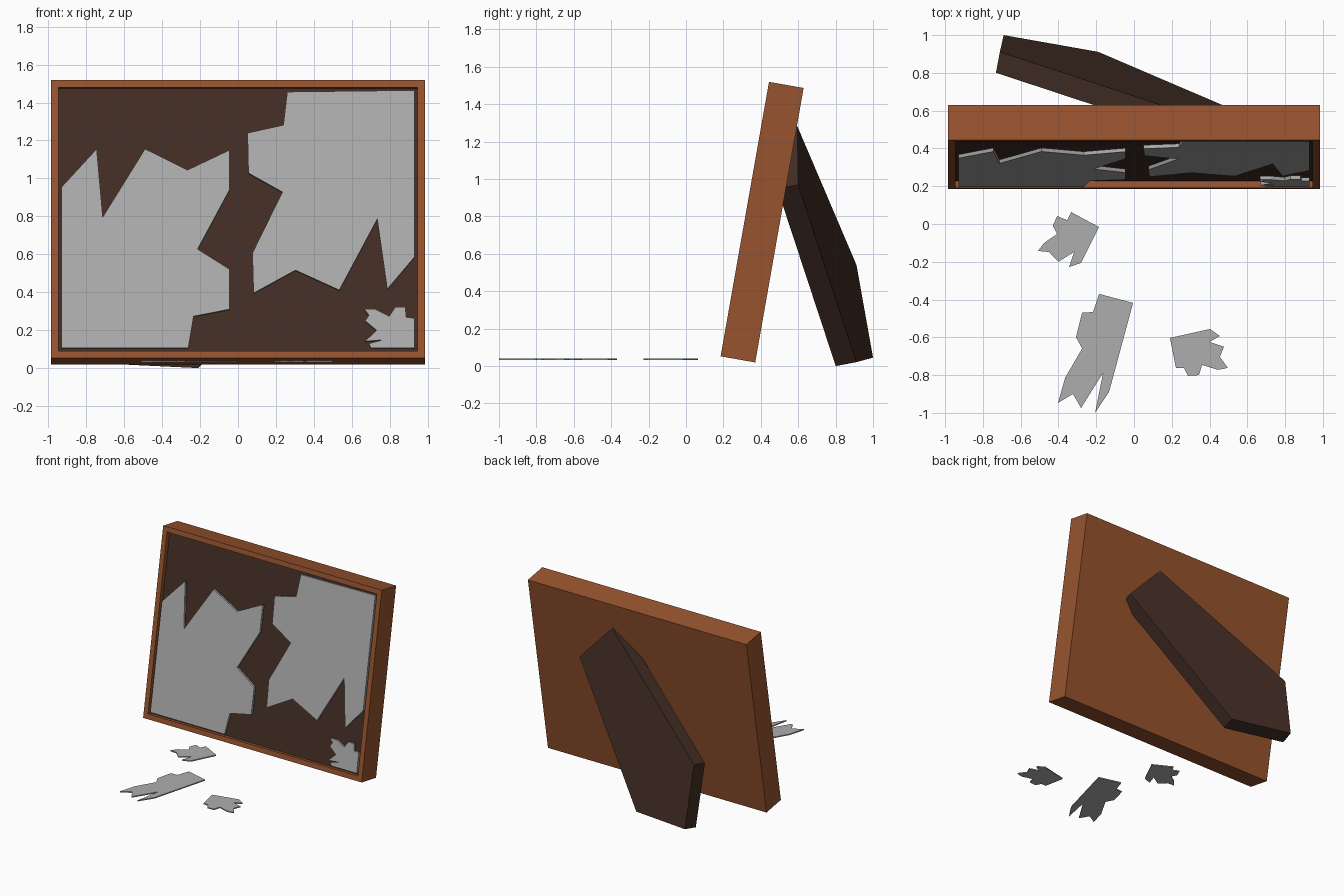
import bpy, bmesh, math
from mathutils import Matrix, Vector

if "Cube" in bpy.data.objects:
    bpy.data.objects.remove(bpy.data.objects["Cube"])


def material(name, rgb):
    m = bpy.data.materials.new(name)
    m.diffuse_color = (*rgb, 1)
    m.use_nodes = True
    m.node_tree.nodes["Principled BSDF"].inputs["Base Color"].default_value = m.diffuse_color
    return m


WOOD = material("orange_wood", (0.31, 0.088, 0.028))
DARK = material("dark_brown", (0.055, 0.027, 0.018))
GLASS = material("grey_mirror", (0.42, 0.42, 0.42))

# The frame leans back ten degrees; local axes are across, depth, up
LEAN = Matrix.Translation((0, 0.185, 0.052)) @ Matrix.Rotation(math.radians(-10), 4, 'X')
HALF, DEEP, TALL, RIM, RECESS = 0.985, 0.188, 1.49, 0.056, 0.036


def finish(name, bm, mats):
    bmesh.ops.recalc_face_normals(bm, faces=bm.faces)
    me = bpy.data.meshes.new(name)
    bm.to_mesh(me)
    bm.free()
    for m in mats:
        me.materials.append(m)
    ob = bpy.data.objects.new(name, me)
    bpy.context.collection.objects.link(ob)
    return ob


def slab(name, points, offset, mat):
    """Flat outline given thickness along an offset vector."""
    bm = bmesh.new()
    face = bm.faces.new([bm.verts.new(p) for p in points])
    new = bmesh.ops.extrude_face_region(bm, geom=[face], use_keep_orig=True)["geom"]
    bmesh.ops.translate(bm, verts=[v for v in new if isinstance(v, bmesh.types.BMVert)],
                        vec=Vector(offset))
    return finish(name, bm, [mat])


# Frame: box whose front is inset and pushed in, with a dark recess floor
bm = bmesh.new()
bmesh.ops.create_cube(bm, size=1, matrix=Matrix.Translation((0, DEEP / 2, TALL / 2))
                      @ Matrix.Diagonal((2 * HALF, DEEP, TALL, 1)))
bm.normal_update()
front = min(bm.faces, key=lambda f: f.calc_center_median().y)
bmesh.ops.inset_region(bm, faces=[front], thickness=RIM)
floor = bmesh.ops.extrude_discrete_faces(bm, faces=[front])["faces"][0]
bmesh.ops.translate(bm, verts=floor.verts, vec=(0, RECESS, 0))
floor.material_index = 1
frame = finish("mirror_frame", bm, [WOOD, DARK])
frame.matrix_world = LEAN

# Mirror pieces still in the frame, outlines in front view (x, z)
held = {
    "left_mirror_piece": [
        (-.93, .955), (-.745, 1.156), (-.713, .797), (-.49, 1.156), (-.266, 1.045),
        (-.045, 1.15), (-.045, .94), (-.213, .628), (-.045, .522), (-.045, .311),
        (-.234, .274), (-.262, .107), (-.93, .107)],
    "right_mirror_piece": [
        (.26, 1.457), (.93, 1.465), (.93, .586), (.787, .417), (.734, .786),
        (.534, .412), (.303, .517), (.082, .396), (.076, .607), (.234, .929),
        (.055, 1.029), (.05, 1.24), (.239, 1.282)],
    "corner_mirror_piece": [
        (.666, .311), (.724, .311), (.797, .274), (.829, .322), (.882, .322),
        (.887, .269), (.93, .264), (.93, .107), (.70, .107), (.69, .13), (.765, .15),
        (.67, .142), (.73, .2), (.67, .25), (.69, .28)],
}
for name, pts in held.items():
    up = math.cos(math.radians(10))
    piece = slab(name, [(x, 0.004, (z - 0.052) / up) for x, z in pts], (0, 0.02, 0), GLASS)
    piece.matrix_world = LEAN

# Fallen shards lying in front, outlines in top view (x, y)
fallen = {
    "fallen_shard_back": [
        (-.333, .063), (-.185, -.016), (-.28, -.206), (-.344, -.228), (-.317, -.148),
        (-.40, -.20), (-.45, -.148), (-.508, -.143), (-.476, -.10), (-.407, -.053),
        (-.43, -.01), (-.407, .042), (-.354, .02)],
    "fallen_shard_long": [
        (-.185, -.37), (-.005, -.418), (-.132, -.889), (-.206, -1.0), (-.164, -.788),
        (-.28, -.974), (-.323, -.90), (-.402, -.947), (-.365, -.815), (-.275, -.66),
        (-.307, -.598), (-.275, -.47), (-.217, -.466)],
    "fallen_shard_right": [
        (.19, -.603), (.402, -.556), (.455, -.593), (.40, -.624), (.476, -.65),
        (.455, -.704), (.497, -.762), (.444, -.772), (.36, -.746), (.344, -.80),
        (.286, -.804), (.264, -.762), (.222, -.762)],
}
for name, pts in fallen.items():
    slab(name, [(x, y, 0.032) for x, y in pts], (0, 0, 0.009), GLASS)

# Rear prop: five-sided plank on a slanted plane, its top sunk into the frame
outline = [(.246, 1.28), (.54, .97), (-.19, .021), (-.69, .045), (-.71, .54)]
slab("rear_prop", [(x, 1 - 0.186 * (x + 0.69 + z - 0.045), z) for x, z in outline],
     (-0.021, -0.111, -0.021), DARK)
